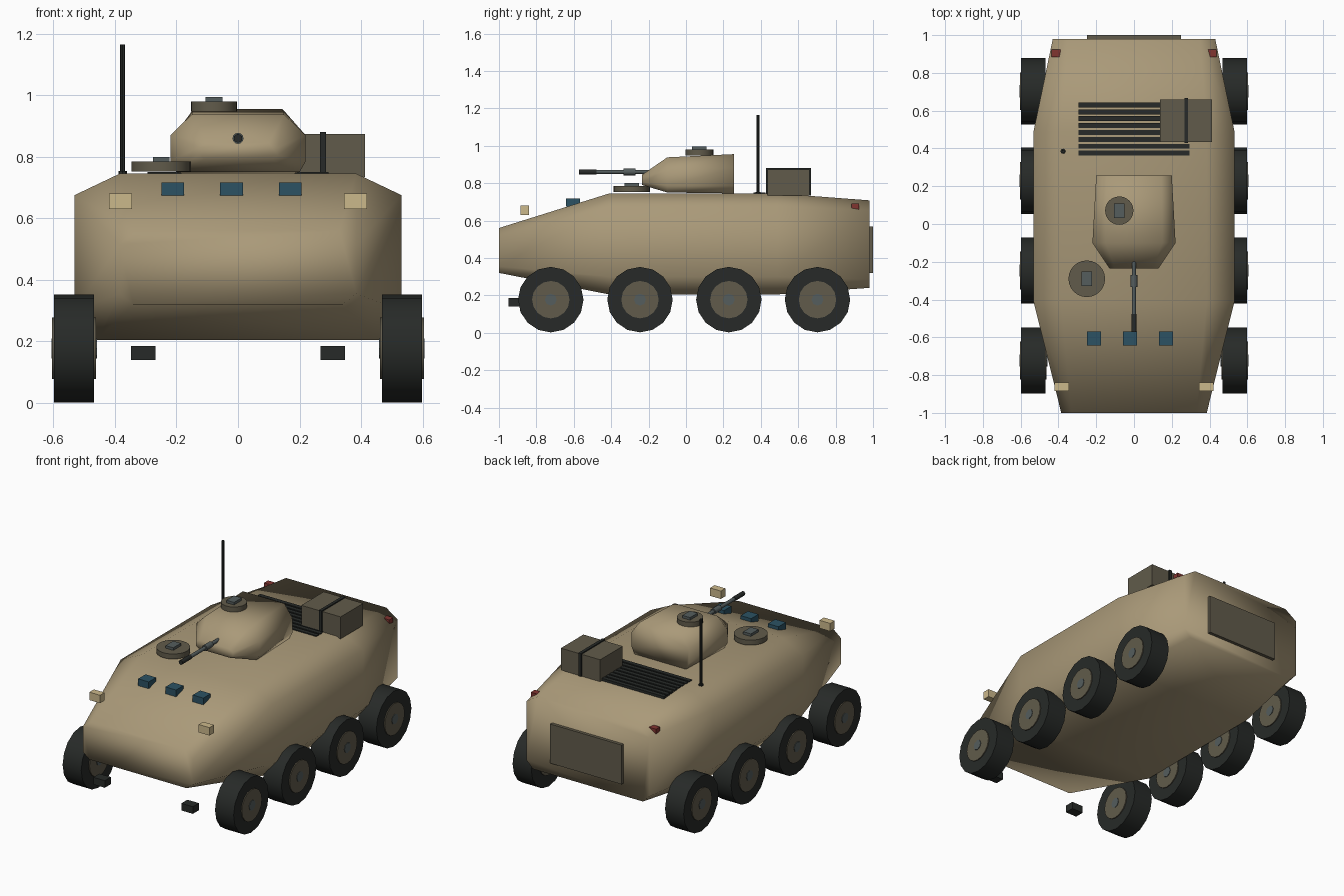
import bpy, bmesh, math
from mathutils import Matrix

if "Cube" in bpy.data.objects:
    bpy.data.objects.remove(bpy.data.objects["Cube"])


def material(name, rgb):
    m = bpy.data.materials.new(name)
    m.diffuse_color = (*rgb, 1)
    m.use_nodes = True
    m.node_tree.nodes["Principled BSDF"].inputs["Base Color"].default_value = m.diffuse_color
    return m


TAN = material("tan_paint", (0.40, 0.32, 0.19))
OLIVE = material("olive_paint", (0.12, 0.105, 0.07))
RUBBER = material("rubber", (0.02, 0.023, 0.021))
STEEL = material("steel", (0.09, 0.11, 0.11))
GLASS = material("glass", (0.025, 0.085, 0.125))
RED = material("red_lens", (0.22, 0.035, 0.03))
CREAM = material("cream_lens", (0.6, 0.48, 0.26))


def finish(name, bm, mat):
    bmesh.ops.recalc_face_normals(bm, faces=bm.faces)
    me = bpy.data.meshes.new(name)
    bm.to_mesh(me)
    bm.free()
    me.materials.append(mat)
    ob = bpy.data.objects.new(name, me)
    bpy.context.collection.objects.link(ob)
    return ob


def smooth(ob, angle=None):
    bpy.ops.object.select_all(action='DESELECT')
    ob.select_set(True)
    bpy.context.view_layer.objects.active = ob
    if angle is None:
        bpy.ops.object.shade_smooth()
    else:
        bpy.ops.object.shade_smooth_by_angle(angle=math.radians(angle))


def box(name, lo, hi, mat):
    bm = bmesh.new()
    bmesh.ops.create_cube(bm, size=1)
    for v in bm.verts:
        v.co = [(a + b) / 2 + c * (b - a) for a, b, c in zip(lo, hi, v.co)]
    return finish(name, bm, mat)


def cylinder(name, center, r, depth, mat, axis='Z', sides=24):
    bm = bmesh.new()
    bmesh.ops.create_cone(bm, cap_ends=True, segments=sides, radius1=r, radius2=r, depth=depth)
    rot = {'X': Matrix.Rotation(math.pi / 2, 4, 'Y'),
           'Y': Matrix.Rotation(math.pi / 2, 4, 'X'), 'Z': Matrix()}[axis]
    bmesh.ops.transform(bm, matrix=Matrix.Translation(center) @ rot, verts=bm.verts)
    ob = finish(name, bm, mat)
    smooth(ob, 35)
    return ob


def loft(name, sections, mat):
    """Eight-sided sections: y, (half width, z) for bottom, lower side, upper side, top."""
    bm = bmesh.new()
    rings = []
    for y, pts in sections:
        loop = [(x, z) for x, z in pts] + [(-x, z) for x, z in reversed(pts)]
        rings.append([bm.verts.new((x, y, z)) for x, z in loop])
    for a, b in zip(rings, rings[1:]):
        for i in range(8):
            j = (i + 1) % 8
            bm.faces.new((a[i], a[j], b[j], b[i]))
    bm.faces.new(rings[0])
    bm.faces.new(rings[-1])
    ob = finish(name, bm, mat)
    smooth(ob)
    return ob


# Hull and turret shells
mid = [(0.46, 0.205), (0.532, 0.30), (0.532, 0.675), (0.385, 0.745)]
loft("hull", [
    (-1.0, [(0.34, 0.32), (0.385, 0.355), (0.385, 0.515), (0.33, 0.56)]),
    (-0.41, mid), (0.49, mid),
    (0.98, [(0.385, 0.24), (0.43, 0.285), (0.43, 0.655), (0.35, 0.708)])], TAN)
loft("turret", [
    (-0.235, [(0.11, 0.79), (0.13, 0.805), (0.13, 0.83), (0.10, 0.845)]),
    (-0.10, [(0.20, 0.75), (0.22, 0.785), (0.22, 0.87), (0.15, 0.938)]),
    (0.257, [(0.18, 0.745), (0.20, 0.785), (0.20, 0.88), (0.145, 0.955)])], TAN)

# Wheels
for side, s in (("left", -1), ("right", 1)):
    for i, y in enumerate((-0.723, -0.246, 0.229, 0.703)):
        c = (s * 0.533, y, 0.177)
        cylinder(f"tyre_{side}_{i}", c, 0.175, 0.13, RUBBER, 'X', 16)
        cylinder(f"rim_{side}_{i}", c, 0.10, 0.142, OLIVE, 'X', 16)
        cylinder(f"hub_{side}_{i}", c, 0.032, 0.148, STEEL, 'X', 8)

# Mirrored lights and tow hooks
for side, s in (("left", -1), ("right", 1)):
    def pair(name, x0, x1, y0, y1, z0, z1, mat):
        xs = sorted((s * x0, s * x1))
        box(f"{name}_{side}", (xs[0], y0, z0), (xs[1], y1, z1), mat)
    pair("headlight", 0.345, 0.42, -0.885, -0.84, 0.63, 0.68, CREAM)
    pair("tail_light", 0.37, 0.438, 0.885, 0.925, 0.655, 0.69, RED)
    pair("tow_hook", 0.268, 0.348, -0.948, -0.888, 0.14, 0.185, RUBBER)

# Vision blocks on the sloped front deck
for i, x in enumerate((-0.212, -0.021, 0.17)):
    box(f"vision_block_{i}", (x - 0.037, -0.642, 0.674), (x + 0.037, -0.568, 0.717), GLASS)

# Hatches with handles
for name, x, y, z, r in (("driver", -0.25, -0.29, 0.768, 0.097),
                         ("commander", -0.078, 0.071, 0.963, 0.075)):
    cylinder(f"{name}_hatch", (x, y, z), r, 0.032, OLIVE)
    box(f"{name}_hatch_handle", (x - 0.027, y - 0.038, z + 0.01),
        (x + 0.027, y + 0.038, z + 0.032), STEEL)

# Gun
cylinder("gun_barrel", (0, -0.37, 0.86), 0.011, 0.36, STEEL, 'Y', 12)
cylinder("gun_muzzle", (0, -0.525, 0.86), 0.014, 0.095, RUBBER, 'Y', 12)
cylinder("gun_collar", (0, -0.302, 0.86), 0.018, 0.064, STEEL, 'Y', 12)

# Engine grille slats
for i in range(8):
    y = 0.375 + i * 0.0365
    box(f"grille_slat_{i}", (-0.295, y - 0.013, 0.735), (0.295, y + 0.013, 0.751), RUBBER)

# Stowage box with strap, rear door, antenna
box("stowage_box", (0.138, 0.435, 0.735), (0.413, 0.66, 0.874), OLIVE)
box("stowage_strap", (0.267, 0.428, 0.735), (0.286, 0.667, 0.881), RUBBER)
box("rear_door", (-0.25, 0.965, 0.32), (0.25, 1.0, 0.568), OLIVE)
cylinder("antenna", (-0.375, 0.385, 0.95), 0.008, 0.43, RUBBER, 'Z', 8)
cylinder("antenna_base", (-0.375, 0.385, 0.745), 0.014, 0.016, RUBBER, 'Z', 8)
